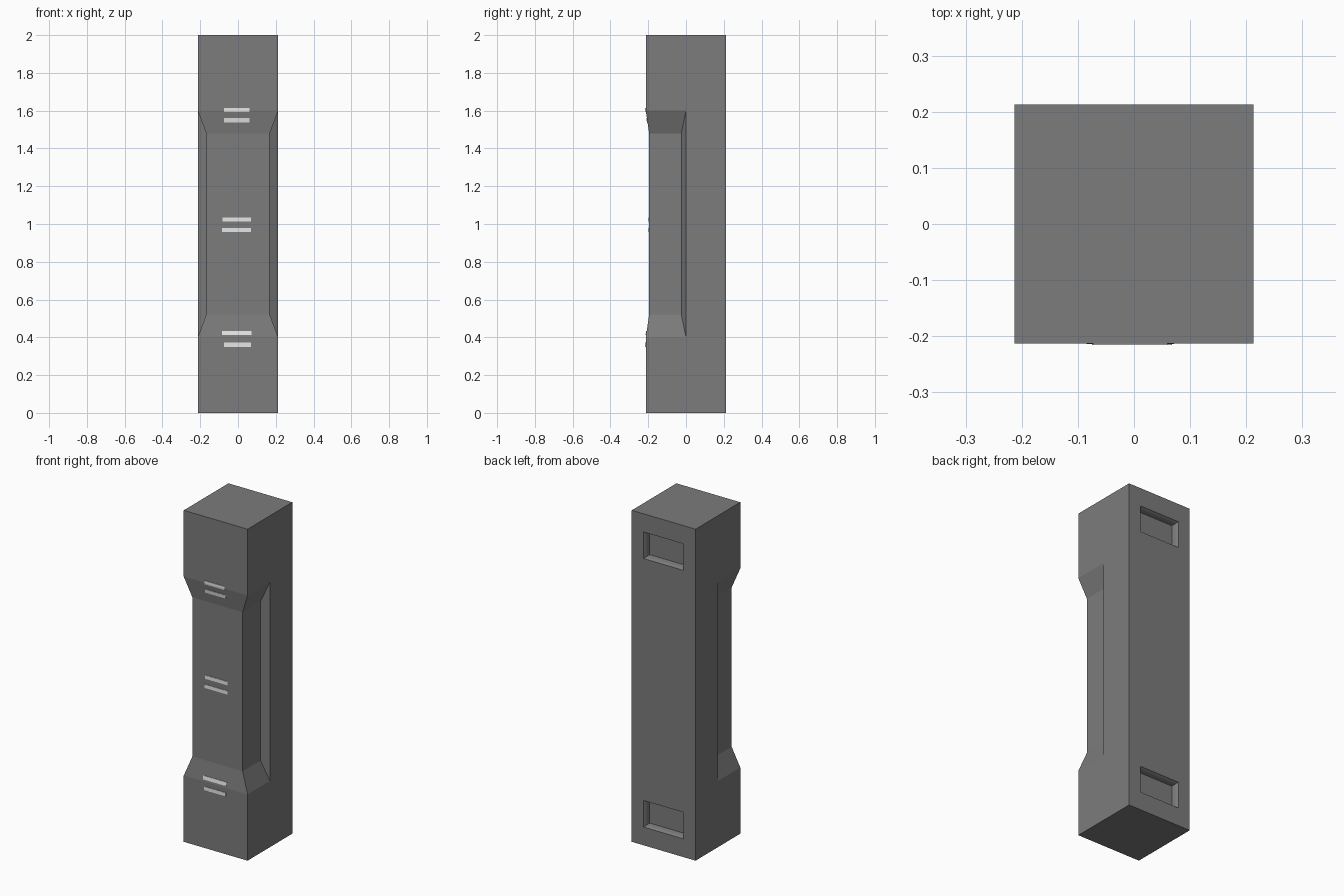
import bpy, bmesh

if "Cube" in bpy.data.objects:
    bpy.data.objects.remove(bpy.data.objects["Cube"])

W = 0.213          # half width of the square column


def material(name, v):
    m = bpy.data.materials.new(name)
    m.diffuse_color = (v, v, v, 1)
    m.use_nodes = True
    m.node_tree.nodes["Principled BSDF"].inputs["Base Color"].default_value = m.diffuse_color
    return m


dark = material("dark_grey", 0.2)
light = material("light_grey", 0.8)


def finish(bm, name, mat):
    bmesh.ops.remove_doubles(bm, verts=bm.verts, dist=1e-5)
    bmesh.ops.recalc_face_normals(bm, faces=bm.faces)
    me = bpy.data.meshes.new(name)
    bm.to_mesh(me)
    bm.free()
    me.materials.append(mat)
    ob = bpy.data.objects.new(name, me)
    bpy.context.collection.objects.link(ob)
    return ob


def front_y(z):
    """Depth of the front surface at height z."""
    t = min(max((min(z, 2 - z) - 0.4) / 0.12, 0), 1)
    return -W + 0.018 * t


# Column: stacked outline rings, slimmed in the middle of the front half
bm = bmesh.new()


def quad(*pts):
    return bm.faces.new([bm.verts.new(p) for p in pts])


def ring(z, slim):
    x, yb = (0.168, -0.025) if slim else (W, 0)
    yf = front_y(z)
    return [(x, yb, z), (x, yf, z), (-x, yf, z), (-x, yb, z)]


rings = [ring(0, 0), ring(0.4, 0), ring(0.52, 1), ring(1.48, 1), ring(1.6, 0), ring(2, 0)]
for a, b in zip(rings, rings[1:]):
    for i in range(3):
        quad(a[i], a[i + 1], b[i + 1], b[i])
for s in (-1, 1):
    # bevelled rear edge of the side recess, then the flat rear side
    quad((s * W, 0, 0.4), (s * W, 0, 1.6), (s * 0.168, -0.025, 1.48), (s * 0.168, -0.025, 0.52))
    bm.faces.new([bm.verts.new(p) for p in [(s * W, 0, 0), (s * W, W, 0), (s * W, W, 2),
                  (s * W, 0, 2), (s * W, 0, 1.6), (s * W, 0, 0.4)]])
for z in (0, 2):
    bm.faces.new([bm.verts.new(p) for p in [(W, 0, z), (W, W, z), (-W, W, z),
                  (-W, 0, z), (-W, -W, z), (W, -W, z)]])

# Back face as a grid, with two pockets
xs = [-W, -0.133, 0.133, W]
zs = [0, 0.11, 0.27, 1.73, 1.89, 2]
for j in range(5):
    for i in range(3):
        x0, x1, z0, z1 = xs[i], xs[i + 1], zs[j], zs[j + 1]
        if i == 1 and j in (1, 3):
            # pocket: chamfered rim, wall, floor
            steps = [(0, 0), (0.008, 0.015), (0.012, 0.04)]
            loops = [[(x0 + k, W - d, z0 + k), (x1 - k, W - d, z0 + k),
                      (x1 - k, W - d, z1 - k), (x0 + k, W - d, z1 - k)] for k, d in steps]
            for a, b in zip(loops, loops[1:]):
                for n in range(4):
                    m = (n + 1) % 4
                    quad(a[n], a[m], b[m], b[n])
            quad(*loops[-1])
        else:
            quad((x0, W, z0), (x1, W, z0), (x1, W, z1), (x0, W, z1))
finish(bm, "column_body", dark)

# Light strips: thin plates following the front surface
strips = [(1.603, -0.073, 0.06), (1.549, -0.075, 0.062), (1.024, -0.083, 0.068),
          (0.968, -0.085, 0.068), (0.423, -0.085, 0.071), (0.361, -0.075, 0.068)]
for n, (zc, x0, x1) in enumerate(strips):
    bm = bmesh.new()
    lo, hi = zc - 0.011, zc + 0.011
    levels = sorted([lo, hi] + [z for z in (0.4, 0.52, 1.48, 1.6) if lo < z < hi])
    prof = [(front_y(z) - 0.003, z) for z in levels] + [(front_y(z) + 0.003, z) for z in reversed(levels)]
    ends = [[bm.verts.new((x, y, z)) for y, z in prof] for x in (x0, x1)]
    for e in ends:
        bm.faces.new(e)
    for i in range(len(prof)):
        k = (i + 1) % len(prof)
        bm.faces.new([ends[0][i], ends[0][k], ends[1][k], ends[1][i]])
    finish(bm, "light_strip_%d" % (n + 1), light)
